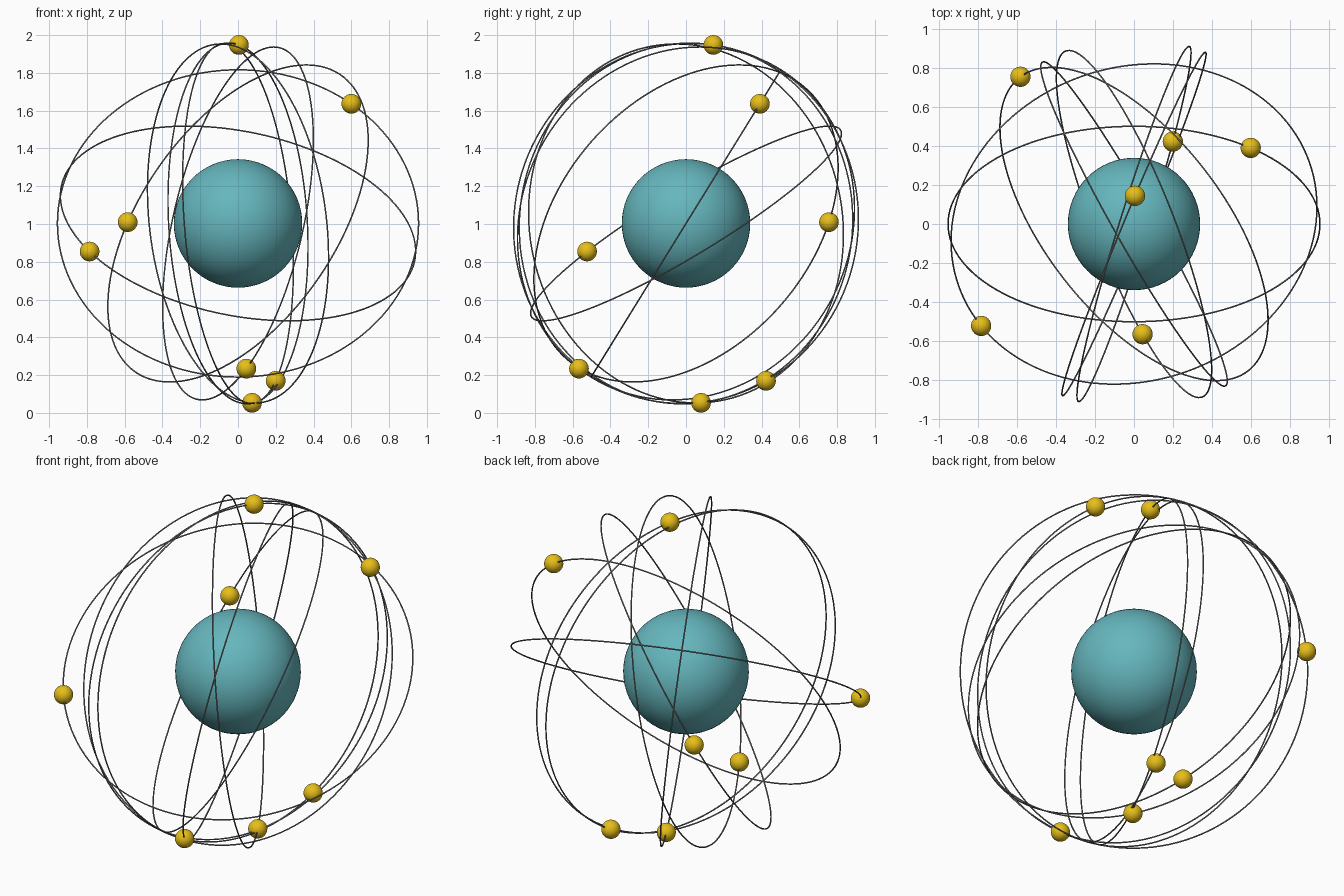
import bpy
from mathutils import Vector

if "Cube" in bpy.data.objects:
    bpy.data.objects.remove(bpy.data.objects["Cube"])

CENTRE = Vector((0, 0, 1.003))
ORBIT_R, WIRE_R, BALL_R, CORE_R = 0.956, 0.004, 0.052, 0.34


def material(name, rgb):
    m = bpy.data.materials.new(name)
    m.diffuse_color = (*rgb, 1)
    m.use_nodes = True
    m.node_tree.nodes["Principled BSDF"].inputs["Base Color"].default_value = m.diffuse_color
    return m


def finish(name, mat):
    ob = bpy.context.object
    ob.name = name
    ob.data.materials.append(mat)
    bpy.ops.object.shade_smooth()
    return ob


teal = material("teal", (0.13, 0.47, 0.51))
gold = material("gold", (0.80, 0.52, 0.01))
dark = material("dark_grey", (0.2, 0.2, 0.2))

# Central core
bpy.ops.mesh.primitive_uv_sphere_add(segments=64, ring_count=32, radius=CORE_R, location=CENTRE)
finish("core", teal)

# Each orbit: plane normal, and direction of its ball from the centre
orbits = [
    ((0.18, -0.51, 0.845), (-0.785, -0.53, -0.14)),
    ((0.00, -0.85, 0.525), (0.60, 0.39, 0.634)),
    ((0.693, 0.539, -0.479), (-0.59, 0.755, 0.01)),
    ((0.911, 0.36, -0.213), (0.05, -0.565, -0.771)),
    ((0.866, 0.49, 0.109), (0.075, 0.08, -0.951)),
    ((0.952, -0.297, 0.077), (0.20, 0.425, -0.836)),
    ((0.922, -0.384, 0.054), (0.005, 0.145, 0.946)),
]

for i, (normal, toward) in enumerate(orbits, 1):
    n = Vector(normal).normalized()
    d = Vector(toward)
    d = (d - n * d.dot(n)).normalized()
    # Thin orbit ring
    bpy.ops.mesh.primitive_torus_add(
        major_radius=ORBIT_R, minor_radius=WIRE_R, major_segments=128, minor_segments=8,
        location=CENTRE, rotation=n.to_track_quat('Z', 'Y').to_euler())
    finish(f"orbit_ring_{i}", dark)
    # Small ball riding on the ring
    bpy.ops.mesh.primitive_uv_sphere_add(segments=32, ring_count=16, radius=BALL_R,
                                         location=CENTRE + d * ORBIT_R)
    finish(f"orbit_ball_{i}", gold)
